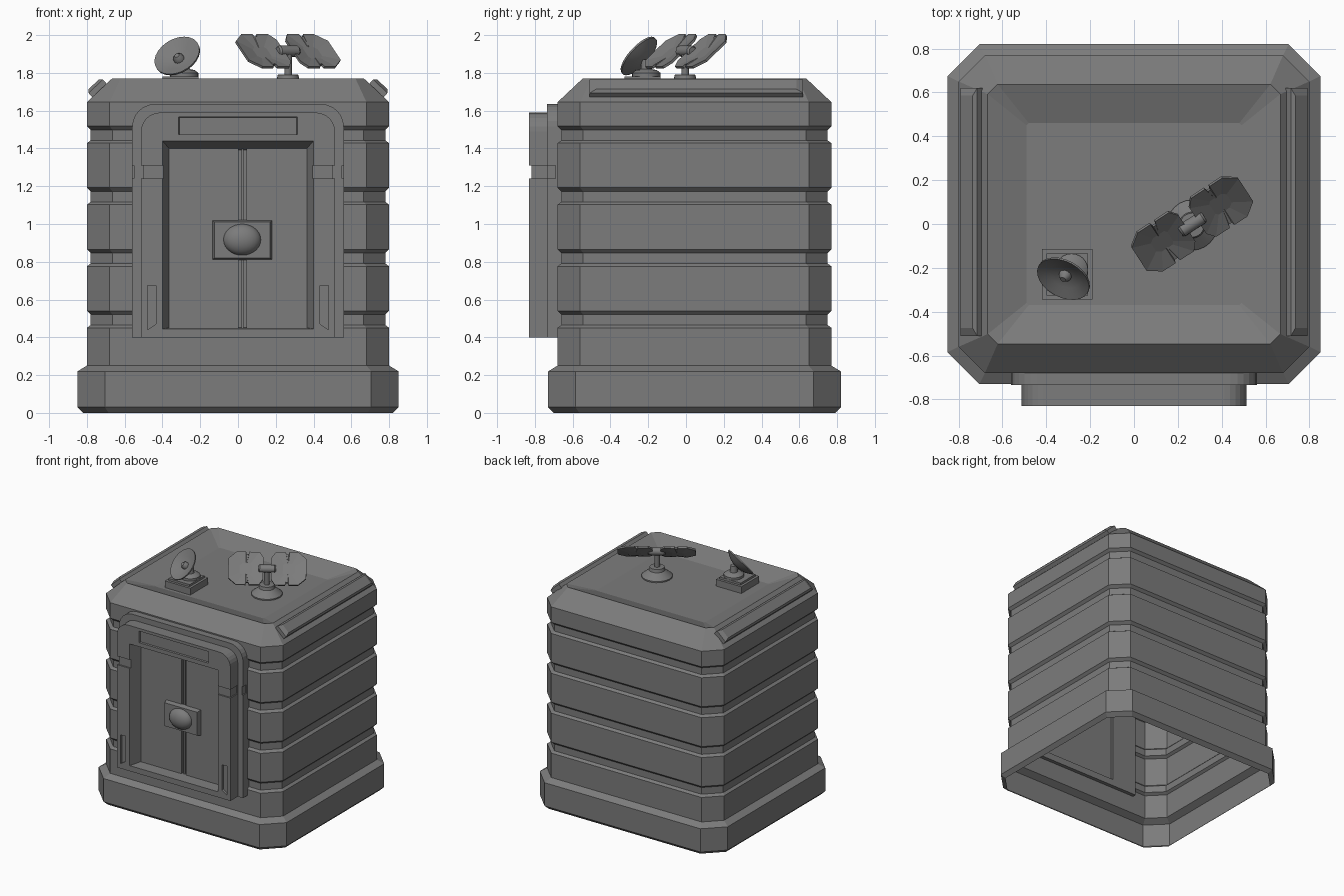
import bpy, bmesh
from math import sin, cos, pi, radians
from mathutils import Matrix, Vector

if "Cube" in bpy.data.objects:
    bpy.data.objects.remove(bpy.data.objects["Cube"], do_unlink=True)

GREY = (0.2, 0.2, 0.2, 1)
metal = bpy.data.materials.new("plain_grey")
metal.use_nodes = True
metal.diffuse_color = GREY
metal.node_tree.nodes["Principled BSDF"].inputs["Base Color"].default_value = GREY


def finish(name, bm, smooth=False):
    bmesh.ops.recalc_face_normals(bm, faces=bm.faces)
    mesh = bpy.data.meshes.new(name)
    bm.to_mesh(mesh)
    bm.free()
    mesh.materials.append(metal)
    ob = bpy.data.objects.new(name, mesh)
    bpy.context.collection.objects.link(ob)
    if smooth:
        bpy.ops.object.select_all(action='DESELECT')
        ob.select_set(True)
        bpy.context.view_layer.objects.active = ob
        bpy.ops.object.shade_smooth_by_angle(angle=radians(35))
    return ob


def skin(rings, caps=(True, True), mat=Matrix()):
    """Skin matching rings of points with quads."""
    bm = bmesh.new()
    rows = [[bm.verts.new(mat @ Vector(p)) for p in r] for r in rings]
    n = len(rows[0])
    for a, b in zip(rows, rows[1:]):
        for i in range(n):
            j = (i + 1) % n
            bm.faces.new((a[i], a[j], b[j], b[i]))
    if caps[0]:
        bm.faces.new(rows[0])
    if caps[1]:
        bm.faces.new(rows[-1])
    return bm


def lathe(name, profile, mat, sides=24):
    rings = [[(r * cos(2 * pi * i / sides), r * sin(2 * pi * i / sides), z)
              for i in range(sides)] for r, z in profile]
    return finish(name, skin(rings, mat=mat), True)


def rect(x0, x1, z0, z1):
    return [(x0, z0), (x1, z0), (x1, z1), (x0, z1)]


def prism(name, front, y0, y1, back=None, smooth=False):
    """Extrude an x-z outline from y0 to y1, optionally tapering to another."""
    rings = [[(x, y0, z) for x, z in front], [(x, y1, z) for x, z in back or front]]
    return finish(name, skin(rings), smooth)


def cut(ob, cutter):
    mod = ob.modifiers.new("cut", 'BOOLEAN')
    mod.operation, mod.solver, mod.object = 'DIFFERENCE', 'EXACT', cutter
    bpy.context.view_layer.objects.active = ob
    bpy.ops.object.modifier_apply(modifier=mod.name)


# Shell: chamfered plinth, grooved walls, sloped shoulder, sunken roof
def octagon(z, d, c):
    x, y0, y1 = 0.8 - d, -0.68 + d, 0.77 - d
    return [(-x + c, y0, z), (x - c, y0, z), (x, y0 + c, z), (x, y1 - c, z),
            (x - c, y1, z), (-x + c, y1, z), (-x, y1 - c, z), (-x, y0 + c, z)]


levels = [(0, -0.02, 0.135), (0.03, -0.05, 0.145), (0.22, -0.05, 0.145), (0.25, 0, 0.12)]
for k in range(4):
    z = 0.45 + 0.326 * k
    levels += [(z, 0, 0.12), (z + 0.015, 0.02, 0.115), (z + 0.07, 0.02, 0.115), (z + 0.09, 0, 0.12)]
levels += [(1.645, 0, 0.12), (1.77, 0.133, 0.045), (1.71, 0.31, 0.01)]
bm = skin([octagon(*lv) for lv in levels], caps=(False, True))

# Doorway opening in the front wall
for x in (-0.5, 0.5):
    wall = [f for f in bm.faces if f.calc_center_median().y < -0.6
            and abs(f.calc_center_median().x) < 0.3 and 0.45 < f.calc_center_median().z < 1.52]
    geom = set(wall)
    for f in wall:
        geom.update(f.edges, f.verts)
    bmesh.ops.bisect_plane(bm, geom=list(geom), plane_co=(x, 0, 0), plane_no=(1, 0, 0))
hole = [f for f in bm.faces if f.calc_center_median().y < -0.6
        and abs(f.calc_center_median().x) < 0.3 and 0.45 < f.calc_center_median().z < 1.52]
bmesh.ops.delete(bm, geom=hole, context='FACES')
finish("shell", bm)


# Door surround: wide trim behind a thicker rounded frame
def arch(w, z0, z1, r):
    pts = [(-w, z0), (w, z0)]
    for cx, start in ((w - r, 0), (r - w, pi / 2)):
        pts += [(cx + r * cos(start + i * pi / 12), z1 - r + r * sin(start + i * pi / 12))
                for i in range(7)]
    return pts


trim = prism("door_trim", arch(0.56, 0.4, 1.635, 0.12), -0.735, -0.65)
frame = prism("door_frame", arch(0.513, 0.4, 1.59, 0.1), -0.83, -0.70)

opening = prism("cutter_opening", rect(-0.4, 0.4, 0.445, 1.44), -0.831, -0.64,
                rect(-0.33, 0.33, 0.455, 1.36))
cutters = [opening]
cut(trim, opening)
cut(frame, opening)
sign_cut = prism("cutter_header", rect(-0.32, 0.32, 1.47, 1.57), -0.85, -0.815,
                 rect(-0.31, 0.31, 1.475, 1.565))
cutters.append(sign_cut)
cut(frame, sign_cut)
for s in (-1, 1):
    slot = prism("cutter_slot", [(s * 0.48, 0.44), (s * 0.435, 0.47),
                                 (s * 0.435, 0.675), (s * 0.48, 0.675)], -0.85, -0.81)
    notch = prism("cutter_notch", rect(*sorted((s * 0.38, s * 0.6)), 1.24, 1.31), -0.85, -0.818)
    side = prism("cutter_side", rect(*sorted((s * 0.503, s * 0.6)), 1.24, 1.31), -0.85, -0.736)
    edge = prism("cutter_edge", rect(*sorted((s * 0.55, s * 0.6)), 1.24, 1.31), -0.85, -0.69)
    for c in (slot, notch, side):
        cut(frame, c)
    cut(trim, edge)
    cutters += [slot, notch, side, edge]
for c in cutters:
    bpy.data.objects.remove(c, do_unlink=True)

# Double door with centre groove, lock plate and knob
prism("door_back", rect(-0.4, 0.4, 0.43, 1.42), -0.715, -0.69)
prism("left_door", rect(0.045, 0.38, 0.44, 1.41), -0.735, -0.71)
prism("right_door", rect(-0.38, 0.003, 0.44, 1.41), -0.735, -0.71)
prism("door_seam", rect(0.018, 0.03, 0.44, 1.41), -0.728, -0.71)
prism("lock_plate", rect(-0.125, 0.17, 0.82, 1.01), -0.77, -0.73, rect(-0.135, 0.18, 0.81, 1.02))
bm = bmesh.new()
bmesh.ops.create_uvsphere(bm, u_segments=24, v_segments=14, radius=1,
                          matrix=Matrix.Translation((0.022, -0.765, 0.917))
                          @ Matrix.Diagonal((0.1, 0.06, 0.083, 1)))
finish("door_knob", bm, True)

# Raised panels on the side shoulders
for s, name in ((1, "left_shoulder_panel"), (-1, "right_shoulder_panel")):
    rings = []
    for lift, half, y0, y1 in ((-0.01, 0.052, -0.51, 0.62), (0.03, 0.052, -0.51, 0.62),
                               (0.045, 0.038, -0.475, 0.585)):
        cx, cz = 0.733 + 0.68 * lift, 1.707 + 0.73 * lift
        lo, hi = (cx + 0.73 * half, cz - 0.68 * half), (cx - 0.73 * half, cz + 0.68 * half)
        rings.append([(s * lo[0], y0, lo[1]), (s * lo[0], y1, lo[1]),
                      (s * hi[0], y1, hi[1]), (s * hi[0], y0, hi[1])])
    finish(name, skin(rings))

# Round dish on a square foot
prism("dish_foot", rect(-0.42, -0.19, 1.70, 1.765), -0.345, -0.115)
prism("dish_foot_top", rect(-0.40, -0.21, 1.76, 1.782), -0.325, -0.135)
lathe("dish_turntable", [(0.075, 1.775), (0.075, 1.8), (0.055, 1.815), (0.03, 1.82), (0.025, 1.87)],
      Matrix.Translation((-0.285, -0.21, 0)))
aim = Matrix.Translation((-0.322, -0.25, 1.89)) @ \
    Vector((-0.37, -0.68, 0.63)).to_track_quat('Z', 'Y').to_matrix().to_4x4()
lathe("dish", [(0.03, -0.05), (0.08, -0.035), (0.128, -0.006), (0.128, 0.004),
               (0.12, 0.002), (0.075, -0.018), (0.02, -0.028)], aim)
lathe("dish_feed", [(0.03, -0.03), (0.028, -0.012), (0.014, 0.005)], aim, 12)

# Twin-panel antenna on a post
post = Matrix.Translation((0.265, -0.005, 0))
lathe("antenna_base", [(0.115, 1.70), (0.115, 1.72), (0.06, 1.765), (0.055, 1.79),
                       (0.02, 1.792), (0.02, 1.9)], post)
tilt = Matrix.Translation((0.265, 0, 1.915)) @ Matrix.Rotation(radians(33), 4, 'Z') \
    @ Matrix.Rotation(radians(39), 4, 'X')
lathe("antenna_hub", [(0.022, -0.065), (0.03, -0.055), (0.03, 0.055), (0.022, 0.065)],
      tilt @ Matrix.Rotation(pi / 2, 4, 'Y'), 12)
half = [(0.03, 0.09), (0.06, 0.135), (0.135, 0.135), (0.14, 0.115), (0.155, 0.115),
        (0.16, 0.135), (0.23, 0.135), (0.29, 0.08)]
outline = half + [(u, -v) for u, v in reversed(half)]
for s, name in ((1, "left_antenna_panel"), (-1, "right_antenna_panel")):
    def ring(k, h):
        return [(s * (0.16 + (u - 0.16) * k), v * k, h) for u, v in outline]
    rings = [ring(0.35, -0.022), ring(1, -0.008), ring(1, 0.006), ring(0.35, -0.01)]
    finish(name, skin(rings, mat=tilt))
